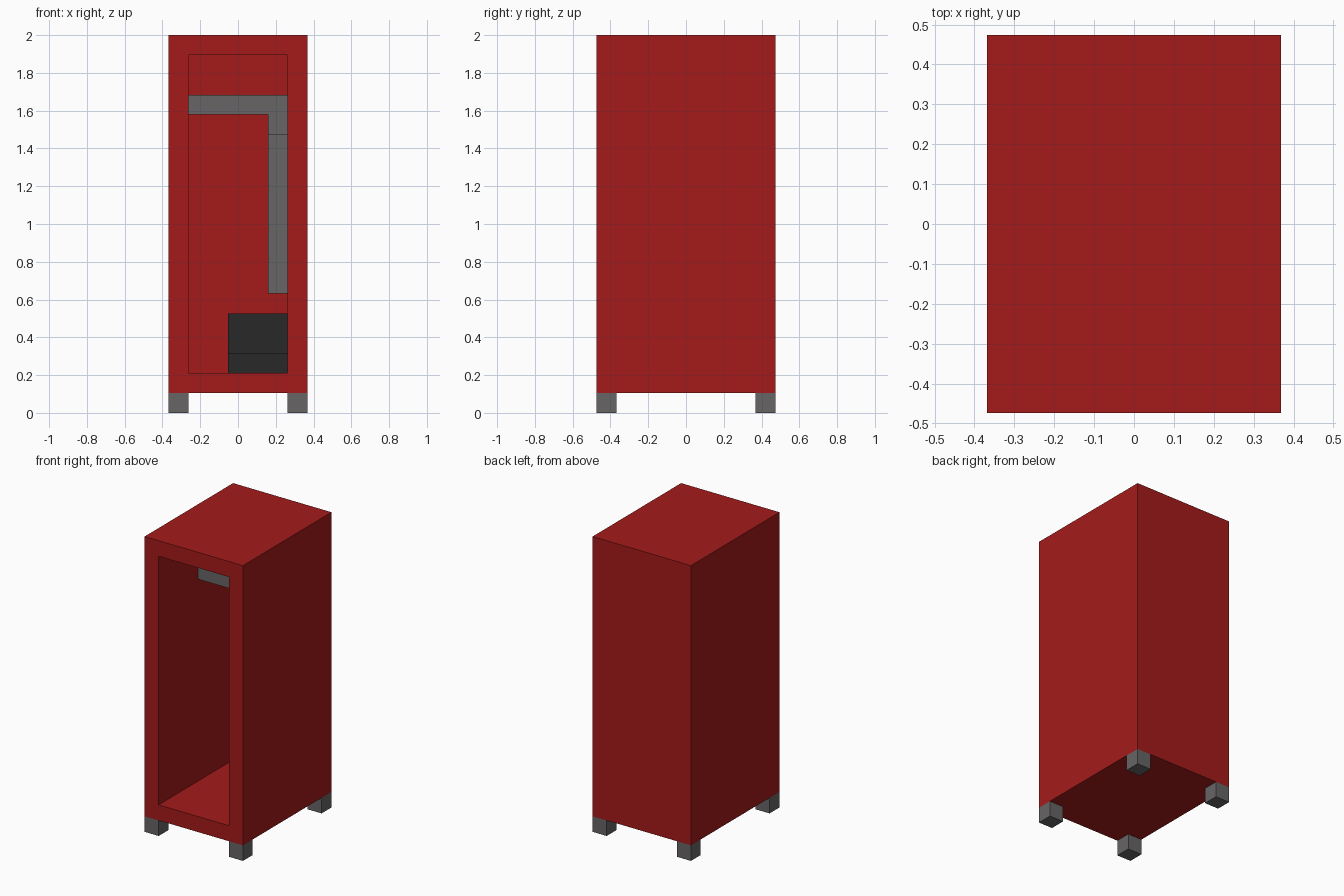
import bpy, bmesh
from mathutils import Vector

if "Cube" in bpy.data.objects:
    bpy.data.objects.remove(bpy.data.objects["Cube"], do_unlink=True)

U = 2 / 19                      # modelling module
W, D, H = 7, 9, 19              # overall size in modules


def material(name, rgb):
    m = bpy.data.materials.new(name)
    m.use_nodes = True
    m.diffuse_color = (*rgb, 1)
    m.node_tree.nodes["Principled BSDF"].inputs["Base Color"].default_value = (*rgb, 1)
    return m


red = material("red paint", (0.376, 0.011, 0.011))
grey = material("grey metal", (0.136, 0.13, 0.13))
black = material("black leather", (0.021, 0.021, 0.021))


def box_mesh(low, high):
    """Box between two corners; y counts modules back from the front."""
    bm = bmesh.new()
    bmesh.ops.create_cube(bm, size=1)
    low, high = Vector(low), Vector(high)
    for v in bm.verts:
        p = (low + high) / 2 + v.co * (high - low)
        v.co = (p.x * U, (p.y - D / 2) * U, p.z * U)
    bm.normal_update()
    return bm


def finish(bm, name, mat):
    mesh = bpy.data.meshes.new(name)
    bmesh.ops.recalc_face_normals(bm, faces=bm.faces)
    bm.to_mesh(mesh)
    bm.free()
    mesh.materials.append(mat)
    obj = bpy.data.objects.new(name, mesh)
    bpy.context.collection.objects.link(obj)


def box(name, low, high, mat):
    finish(box_mesh(low, high), name, mat)


# Cabinet with an open front: inset the front face and push it back
bm = box_mesh((-W / 2, 0, 1), (W / 2, D, H))
front = min(bm.faces, key=lambda f: f.calc_center_median().y)
bmesh.ops.inset_region(bm, faces=[front], thickness=U, use_even_offset=True)
back = bmesh.ops.extrude_face_region(bm, geom=[front])["geom"]
bmesh.ops.translate(bm, vec=(0, 8 * U, 0),
                    verts=[v for v in back if isinstance(v, bmesh.types.BMVert)])
if front.is_valid:
    bmesh.ops.delete(bm, geom=[front], context="FACES_ONLY")
finish(bm, "cabinet", red)

# Four feet
for side, x in (("right", -W / 2), ("left", W / 2 - 1)):
    for end, y in (("front", 0), ("back", D - 1)):
        box(f"{end}_{side}_foot", (x, y, 0), (x + 1, y + 1, 1), grey)

# Rail with a hanging garment
box("rail", (-2.5, 4, 15), (2.5, 5, 16), grey)
box("hanger", (1.5, 4, 14), (2.5, 5, 15), grey)
box("garment", (1.5, 2, 6), (2.5, 7, 14), grey)

# Stepped boots on the floor
box("boot_toes", (-0.5, 5, 2), (2.5, 8, 3), black)
box("boot_shafts", (-0.5, 6, 3), (2.5, 8, 5), black)
